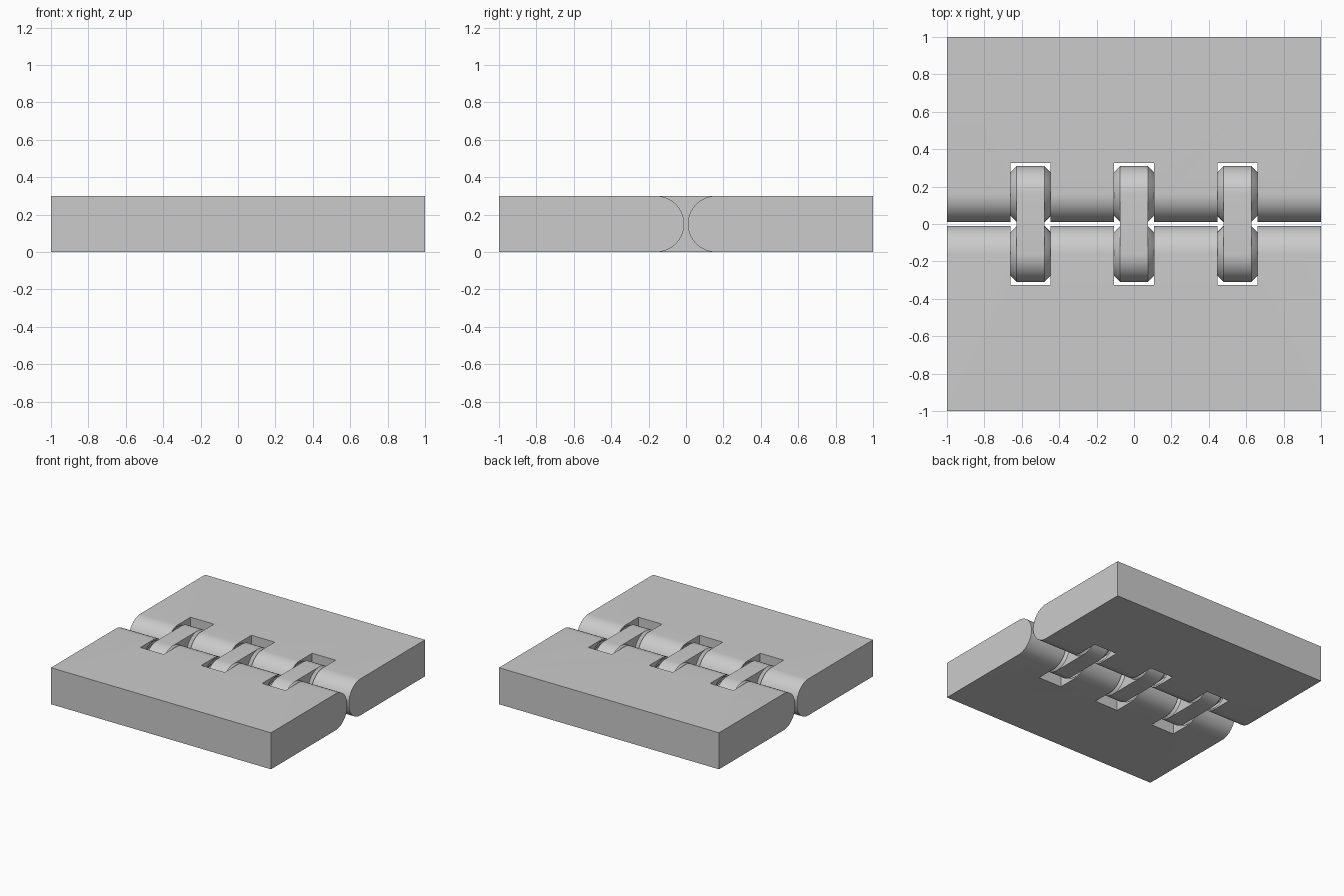
import bpy, bmesh, math
from mathutils import Matrix, Vector

if "Cube" in bpy.data.objects:
    bpy.data.objects.remove(bpy.data.objects["Cube"])

R = 0.15            # half thickness of the plates and links
PIVOT = 0.16        # distance of each hinge axis from the middle
LINK_HALF = 0.074   # half width of a link
SLOT_HALF = 0.106   # half width of a slot
LINK_X = (-0.553, 0, 0.553)
STEPS = 32

grey = bpy.data.materials.new("plain grey")
grey.use_nodes = True
colour = (0.6, 0.6, 0.6, 1)
grey.diffuse_color = colour
grey.node_tree.nodes["Principled BSDF"].inputs["Base Color"].default_value = colour


def make_object(name, bm):
    bmesh.ops.recalc_face_normals(bm, faces=bm.faces)
    mesh = bpy.data.meshes.new(name)
    bm.to_mesh(mesh)
    bm.free()
    mesh.materials.append(grey)
    obj = bpy.data.objects.new(name, mesh)
    bpy.context.collection.objects.link(obj)
    return obj


def arc(centre_y, side):
    """Half circle in the y-z plane, bulging towards side."""
    angles = [math.pi * i / STEPS - math.pi / 2 for i in range(STEPS + 1)]
    return [(centre_y + side * R * math.cos(a), R + R * math.sin(a)) for a in angles]


def extrude_profile(bm, points, x0, x1):
    face = bm.faces.new([bm.verts.new((x0, y, z)) for y, z in points])
    new = bmesh.ops.extrude_face_region(bm, geom=[face], use_keep_orig=True)["geom"]
    bmesh.ops.translate(bm, vec=(x1 - x0, 0, 0),
                        verts=[v for v in new if isinstance(v, bmesh.types.BMVert)])


def add_cone(bm, x, y, side, radius, caps):
    """A 45 degree cone on a hinge axis, with its tip pointing along side."""
    place = Matrix.Translation((x + side * radius / 2, y, R))
    turn = Matrix.Rotation(side * math.pi / 2, 4, "Y")
    bmesh.ops.create_cone(bm, cap_ends=caps, segments=2 * STEPS, radius1=radius,
                          radius2=0, depth=radius, matrix=place @ turn)


def smooth(obj):
    bpy.ops.object.select_all(action="DESELECT")
    obj.select_set(True)
    bpy.context.view_layer.objects.active = obj
    bpy.ops.object.shade_smooth_by_angle(angle=math.radians(30))


def cut(obj, cutter):
    mod = obj.modifiers.new("cut", "BOOLEAN")
    mod.operation = "DIFFERENCE"
    mod.solver = "EXACT"
    mod.object = cutter
    bpy.context.view_layer.objects.active = obj
    bpy.ops.object.modifier_apply(modifier=mod.name)
    bpy.data.objects.remove(cutter)


# Plates: rounded along the hinge, with slots and conical sockets
for name, side in (("front_plate", -1), ("back_plate", 1)):
    bm = bmesh.new()
    extrude_profile(bm, arc(side * PIVOT, -side) + [(side, 2 * R), (side, 0)], -1, 1)
    plate = make_object(name, bm)
    for x in LINK_X:
        bm = bmesh.new()
        size = Matrix.Diagonal((2 * SLOT_HALF, 0.65, 1, 1))
        bmesh.ops.create_cube(bm, size=1, matrix=Matrix.Translation((x, 0, R)) @ size)
        cut(plate, make_object("slot_cutter", bm))
        for end in (-1, 1):
            bm = bmesh.new()
            add_cone(bm, x + end * (SLOT_HALF - 0.01), side * PIVOT, end, 0.148, True)
            cut(plate, make_object("socket_cutter", bm))
    smooth(plate)

# Links: round-ended bars with a cone pin on each side of both ends
for name, x in zip(("right_link", "middle_link", "left_link"), LINK_X):
    bm = bmesh.new()
    outline = arc(PIVOT, 1) + arc(-PIVOT, -1)[::-1]
    extrude_profile(bm, outline, x - LINK_HALF, x + LINK_HALF)
    for y in (-PIVOT, PIVOT):
        for end in (-1, 1):
            add_cone(bm, x + end * LINK_HALF, y, end, R, False)
    smooth(make_object(name, bm))
